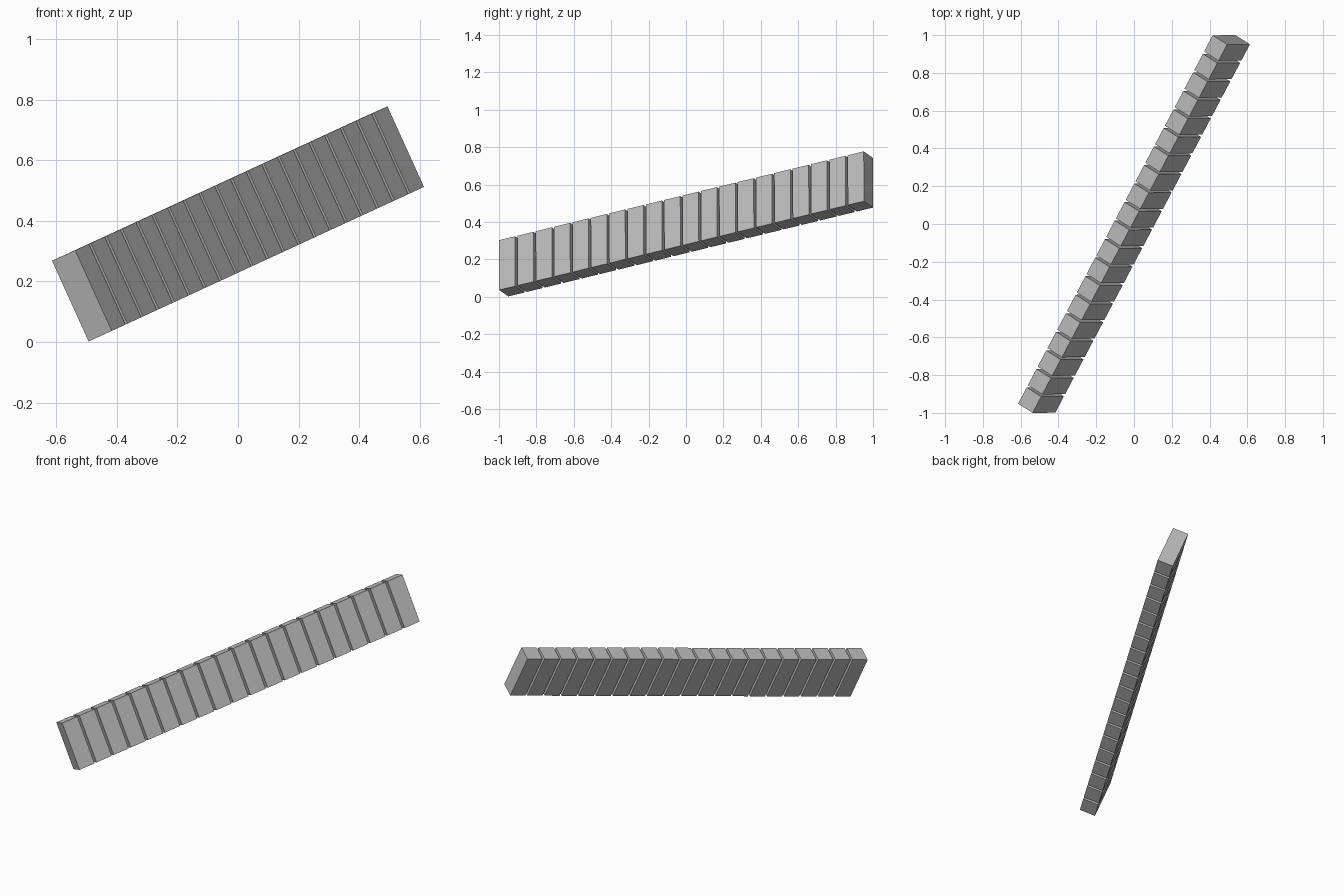
import bpy
from mathutils import Matrix, Vector

cube = bpy.data.objects.get("Cube")
if cube:
    bpy.data.objects.remove(cube, do_unlink=True)

# Single plain grey
grey = bpy.data.materials.new("plain_grey")
grey.use_nodes = True
grey.diffuse_color = (0.5, 0.5, 0.5, 1)
grey.node_tree.nodes["Principled BSDF"].inputs["Base Color"].default_value = (0.5, 0.5, 0.5, 1)

# Axes of the tilted row: along its length, up its height, through its thickness
along = Vector((1.03, 1.95, 0.475)).normalized()
up = Vector((-0.12, 0, 0.266))
up = (up - along * up.dot(along)).normalized()
through = up.cross(along)
frame = Matrix((along, through, up)).transposed().to_4x4()

COUNT = 20
LENGTH, THICKNESS, HEIGHT = 2.256, 0.097, 0.292
GAP = 0.014
block_length = (LENGTH - GAP * (COUNT - 1)) / COUNT
centre = Vector((0, 0, 0.39))

# Row of equal blocks with narrow gaps
for i in range(COUNT):
    offset = (i - (COUNT - 1) / 2) * (block_length + GAP)
    bpy.ops.mesh.primitive_cube_add(size=1)
    block = bpy.context.object
    block.name = f"block_{i + 1}"
    block.matrix_world = (Matrix.Translation(centre + along * offset) @ frame
                          @ Matrix.Diagonal((block_length, THICKNESS, HEIGHT, 1)))
    block.data.materials.append(grey)
